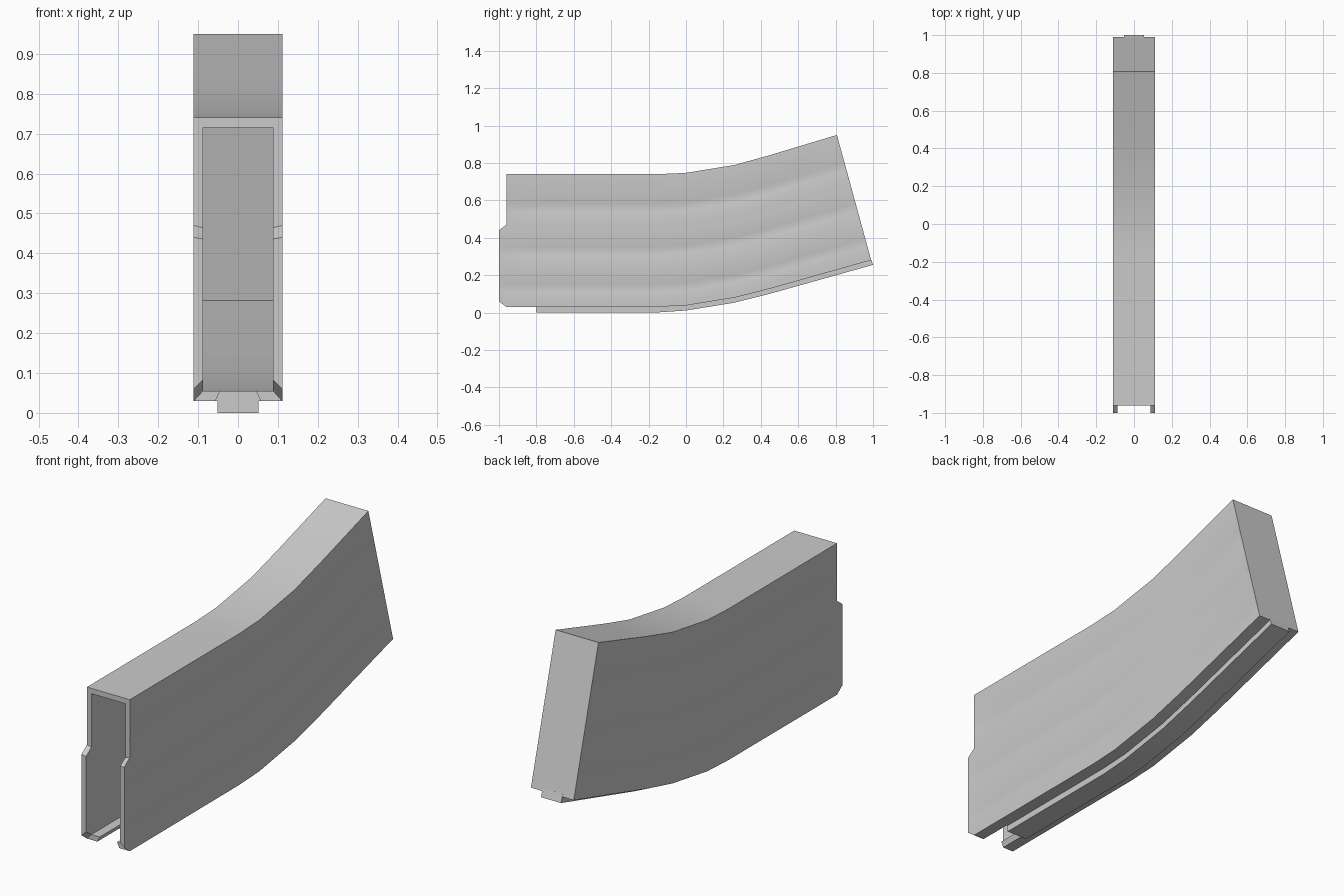
import bpy, bmesh
from mathutils import Vector

if "Cube" in bpy.data.objects:
    bpy.data.objects.remove(bpy.data.objects["Cube"])

# Side profile stations: (top y, top z, bottom y, bottom z, groove depth)
STATIONS = [
    (-0.96, 0.74, -0.96, 0.03, 0),
    (-0.945, 0.74, -0.945, 0.03, 0.005),
    (-0.80, 0.74, -0.80, 0.03, 0.005),
    (-0.15, 0.74, -0.15, 0.031, 0.005),
    (0.0, 0.747, 0.0, 0.038, 0.005),
    (0.26, 0.789, 0.26, 0.08, 0.005),
    (0.45, 0.842, 0.45, 0.128, 0.005),
    (0.795, 0.946, 0.975, 0.276, 0.005),
    (0.807, 0.95, 0.99, 0.28, 0),
]
# Height rows; the marked ones sit at the bottom of a groove
GROOVES = [0.13, 0.33, 0.56]
LIP = {0.03: 0, 0.06: 0.04, 0.44: 0.04, 0.47: 0}
heights = set(LIP) | {0.74}
for g in GROOVES:
    heights |= {g, round(g - 0.022, 3), round(g + 0.022, 3)}
heights = sorted(heights)


def lip_depth(z):
    return 0.04 if 0.06 <= z <= 0.44 else 0


def new_object(name, bm):
    bmesh.ops.recalc_face_normals(bm, faces=bm.faces[:])
    mesh = bpy.data.meshes.new(name)
    bm.to_mesh(mesh)
    bm.free()
    ob = bpy.data.objects.new(name, mesh)
    bpy.context.collection.objects.link(ob)
    return ob


def bridge(bm, a, b):
    n = len(a)
    for i in range(n):
        bm.faces.new((a[i], a[(i + 1) % n], b[(i + 1) % n], b[i]))


def shell_ring(bm, top, bottom, half_width, groove, front):
    right = []
    for h in heights:
        p = bottom.lerp(top, (h - 0.03) / 0.71)
        x = half_width - (groove if h in GROOVES else 0)
        y = p.y - (lip_depth(h) if front else 0)
        right.append((x, y, p.z))
    left = [(-x, y, z) for x, y, z in reversed(right)]
    return [bm.verts.new(p) for p in right + left]


# Hollow curved body
bm = bmesh.new()
outer, inner = [], []
for i, (ty, tz, by, bz, g) in enumerate(STATIONS):
    top, bot = Vector((0, ty, tz)), Vector((0, by, bz))
    outer.append(shell_ring(bm, top, bot, 0.111, g, i == 0))
    if i in (1, len(STATIONS) - 2):
        continue
    up = (top - bot).normalized() * 0.025
    back = Vector((0, -0.08, -0.022)) if i == len(STATIONS) - 1 else Vector()
    inner.append(shell_ring(bm, top - up + back, bot + up + back, 0.088, 0, i == 0))
for rings in (outer, inner):
    for a, b in zip(rings, rings[1:]):
        bridge(bm, a, b)
    bm.faces.new(rings[-1])
bridge(bm, outer[0], inner[0])
body = new_object("body_shell", bm)

# Notch through the floor at the open end
bm = bmesh.new()
notch = [[bm.verts.new((x, y, z)) for x, z in
          ((-0.0705, 0.0), (0.0705, 0.0), (0.0405, 0.065), (-0.0405, 0.065))]
         for y in (-1.1, -0.8)]
bridge(bm, *notch)
for ring in notch:
    bm.faces.new(ring)
cutter = new_object("notch_cutter", bm)
cutter.hide_render = True
mod = body.modifiers.new("notch", 'BOOLEAN')
mod.object = cutter
mod.operation = 'DIFFERENCE'
mod.solver = 'EXACT'
bpy.context.view_layer.objects.active = body
bpy.ops.object.modifier_apply(modifier=mod.name)
bpy.data.objects.remove(cutter)

# Raised spine following the underside
bm = bmesh.new()
rings = []
for ty, tz, by, bz, g in STATIONS[2:7] + STATIONS[8:]:
    end = by > 0.9
    low = (1.0, 0.255) if end else (by, bz - 0.03 if by < -0.1 else bz - 0.027)
    high = (0.987, 0.292) if end else (by, bz + 0.012)
    rings.append([bm.verts.new((x, y, max(z, 0))) for x, (y, z) in
                  ((-0.052, low), (0.052, low), (0.052, high), (-0.052, high))])
for a, b in zip(rings, rings[1:]):
    bridge(bm, a, b)
for ring in (rings[0], rings[-1]):
    bm.faces.new(ring)
spine = new_object("underside_spine", bm)

# Smooth curves, crisp corners
for ob in (body, spine):
    bpy.ops.object.select_all(action='DESELECT')
    ob.select_set(True)
    bpy.context.view_layer.objects.active = ob
    bpy.ops.object.shade_smooth_by_angle(angle=0.5)
